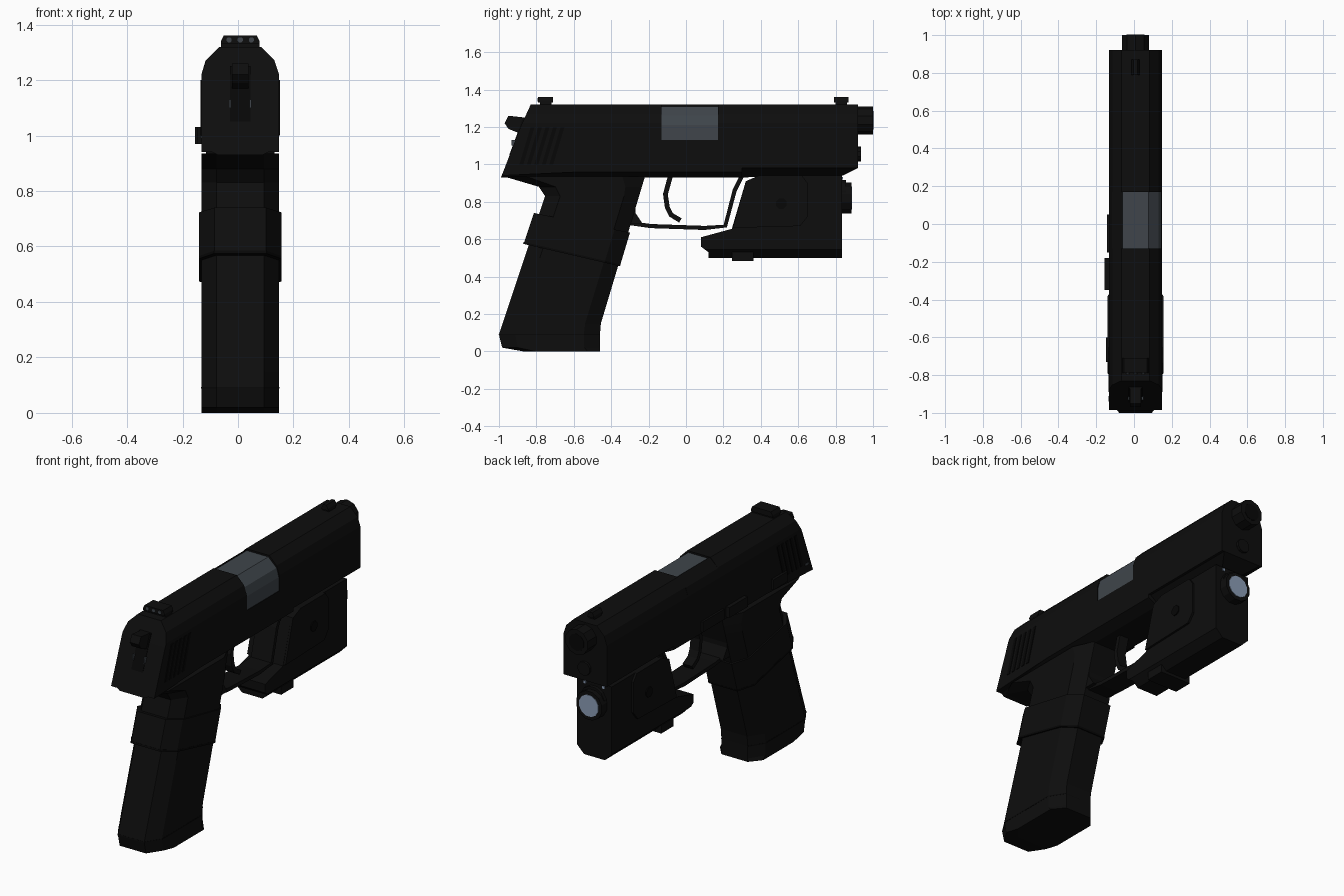
import bpy, bmesh, math
from mathutils import Vector

cube = bpy.data.objects.get("Cube")
if cube:
    bpy.data.objects.remove(cube, do_unlink=True)

# Shared dimensions
MIDDLE = Vector((.008, 0, 0))
HALF = .14
TOP, BASE, SEAM = 1.32, .98, .93
PORT_REAR, PORT_FRONT, PORT_SILL = -.13, .17, 1.13
MUZZLE = .92
SIDES = (-1, 1)


def material(name, *rgb):
    mat = bpy.data.materials.new(name)
    mat.use_nodes = True
    mat.diffuse_color = (*rgb, 1)
    mat.node_tree.nodes["Principled BSDF"].inputs["Base Color"].default_value = (*rgb, 1)
    return mat


BLACK = material("matte black", .004, .004, .004)
DEEP = material("deep black", .002, .002, .002)
STEEL = material("dark steel", .05, .06, .07)
GLASS = material("pale blue glass", .26, .34, .47)


def finish(name, bm, mat):
    bmesh.ops.translate(bm, verts=bm.verts, vec=MIDDLE)
    bmesh.ops.recalc_face_normals(bm, faces=bm.faces)
    mesh = bpy.data.meshes.new(name)
    bm.to_mesh(mesh)
    bm.free()
    mesh.materials.append(mat)
    part = bpy.data.objects.new(name, mesh)
    bpy.context.collection.objects.link(part)


def skin(rings):
    """Join rings of equal size and cap both ends."""
    bm = bmesh.new()
    rows = [[bm.verts.new(point) for point in ring] for ring in rings]
    count = len(rows[0])
    for low, high in zip(rows, rows[1:]):
        for i in range(count):
            j = (i + 1) % count
            bm.faces.new((low[i], low[j], high[j], high[i]))
    bm.faces.new(rows[0][::-1])
    bm.faces.new(rows[-1])
    bmesh.ops.recalc_face_normals(bm, faces=bm.faces)
    return bm


def chamfer(bm, x, z, slope_x, slope_z):
    """Slice off a long edge on both sides and close the cut."""
    for side in SIDES:
        bmesh.ops.bisect_plane(bm, geom=bm.verts[:] + bm.edges[:] + bm.faces[:],
                               plane_co=(side * x, 0, z), clear_outer=True,
                               plane_no=Vector((side * slope_x, 0, slope_z)).normalized())
        rim = [edge for edge in bm.edges if edge.is_boundary]
        bmesh.ops.holes_fill(bm, edges=rim, sides=0)


def side_prism(name, outline, start, end, mat=BLACK, cuts=()):
    """Side outline (y, z) extruded across the width."""
    bm = skin([[(x, y, z) for y, z in outline] for x in (start, end)])
    for cut in cuts:
        chamfer(bm, *cut)
    finish(name, bm, mat)


def slab(name, outline, half_width, mat=BLACK, cuts=()):
    side_prism(name, outline, -half_width, half_width, mat, cuts)


def end_prism(name, outline, start, end, mat=BLACK):
    """End outline (x, z) extruded along the length."""
    finish(name, skin([[(x, y, z) for x, z in outline] for y in (start, end)]), mat)


def rect(low, high, bottom, top):
    return [(low, bottom), (high, bottom), (high, top), (low, top)]


def circle(u, v, radius, count=12):
    turns = [math.tau * (i + .5) / count for i in range(count)]
    return [(u + radius * math.cos(a), v + radius * math.sin(a)) for a in turns]


def ribbon(name, path, thickness, half_width):
    """Strip of even thickness following a side path."""
    path = [Vector(point) for point in path]
    outer, inner = [], []
    for before, point, after in zip(path[:1] + path, path, path[1:] + path[-1:]):
        along = (after - before).normalized()
        across = Vector((-along.y, along.x)) * thickness / 2
        outer.append(point + across)
        inner.append(point - across)
    slab(name, outer + inner[::-1], half_width)


def back(z):
    return z / 3 - 1.03


def front(z):
    return max(-.46, .3 * z - .5)


def level(z, flare=0):
    return Vector((0, back(z) - flare, z)), Vector((0, front(z), z))


def slanted(back_z, front_z, swell):
    return (Vector((0, back(back_z) - swell, back_z)),
            Vector((0, front(front_z) + swell / 3, front_z)))


def grip_loft(name, levels, width, mat=BLACK):
    """Eight-sided loft through pairs of back and front points."""
    rings = []
    for rear, fore in levels:
        flat = width - .055
        half = [(flat, 0), (width, .16), (width, .84), (flat, 1)]
        loop = half + [(-x, t) for x, t in half[::-1]]
        rings.append([rear.lerp(fore, t) + Vector((x, 0, 0)) for x, t in loop])
    finish(name, skin(rings), mat)


# Slide around the open port
EDGES = ((HALF, 1.22, 3, 1), (.125, 1.27, 1, 1))
slab("slide_rear", [(-.985, .94), (PORT_REAR, BASE), (PORT_REAR, TOP), (-.83, TOP),
                    (-.885, 1.2)], HALF, cuts=EDGES)
slab("slide_front", rect(PORT_FRONT, MUZZLE, BASE, TOP), HALF, cuts=EDGES)
shoulder = [(-.07, TOP), (-.125, 1.27), (-HALF, 1.22)]
end_prism("slide_port_section", [(HALF, BASE), (HALF, PORT_SILL), (-.07, PORT_SILL)]
          + shoulder + [(-HALF, BASE)], PORT_REAR, PORT_FRONT)
flush = [(-x * .98, z - .01) for x, z in shoulder[::-1]]
end_prism("barrel_chamber", [(-.07, PORT_SILL), (flush[0][0], PORT_SILL)] + flush
          + [(-.07, flush[-1][1])], PORT_REAR, PORT_FRONT, STEEL)

# Slanted slide serrations
for side in SIDES:
    for i in range(5):
        y = -.89 + i * .04
        side_prism("serration", [(y, 1), (y + .02, 1), (y + .08, 1.2), (y + .06, 1.2)],
                   side * HALF, side * (HALF + .004), DEEP)

# Muzzle and recoil rod
for name, z, radius, start, end, mat in (
        ("barrel_muzzle", 1.235, .075, .9, 1, BLACK),
        ("muzzle_bore", 1.235, .05, .99, 1.002, DEEP),
        ("recoil_rod", 1.055, .04, .9, .935, BLACK)):
    end_prism(name, circle(0, z, radius, 10), start, end, mat)

# Sights with dots
for name, y, half_width in (("rear_sight", -.75, .07), ("front_sight", .83, .02)):
    slab(name, rect(y - .03, y + .03, TOP - .01, TOP + .02), half_width)
    slab(name + "_blade", rect(y - .04, y + .04, TOP + .01, TOP + .04), half_width,
         cuts=[(half_width - .01, TOP + .04, 2, 1)])
for x in (-.04, 0, .04):
    end_prism("sight_dot", circle(x, TOP + .025, .01, 8), -.793, -.789, STEEL)

# Hammer in its slot
slab("hammer", [(-.97, 1.22), (-.95, 1.26), (-.86, 1.25), (-.86, 1.06), (-.92, 1.06),
                (-.9, 1.17), (-.95, 1.19)], .03)
slab("hammer_slot", [(-.945, 1.05), (-.93, 1.05), (-.86, 1.25), (-.87, 1.25)], .037, DEEP)
for x in (-.037, .037):
    end_prism("hammer_pin", rect(x - .004, x + .004, 1.1, 1.13), -.933, -.9, STEEL)

# Frame under the slide
slab("frame_rear", [(-.99, SEAM), (.3, SEAM), (.3, 1), (-.96, 1)], HALF,
     cuts=[(HALF, .96, 1, -2)])
slab("dust_cover", [(.28, SEAM), (.84, .94), (MUZZLE, BASE), (MUZZLE, 1.04), (.28, 1.04)],
     .125, cuts=[(.125, BASE, 3, -4)])

# Grip, raised sleeve and magazine base
grip_loft("grip", [level(.09), level(.15), level(.5), level(.7), level(.83),
                   level(.88, .05), level(.935, .255)], HALF)
grip_loft("grip_sleeve", [slanted(.58, .46, .03), slanted(.74, .635, .03)], .148)
grip_loft("sleeve_seam", [slanted(.575, .455, .032), slanted(.585, .465, .032)], .149, DEEP)
grip_loft("magazine_base", [level(0, -.16), level(.02, -.04), level(.09)], HALF)
grip_loft("magazine_seam", [level(.088, .001), level(.094, .001)], HALF + .001, DEEP)

# Trigger and trigger guard
ribbon("trigger_guard", [(-.33, .69), (-.19, .67), (.1, .66), (.21, .67), (.26, .86),
                         (.3, .94)], .022, .065)
slab("guard_root", [(-.32, .68), (-.23, .68), (-.27, .74), (-.27, .86), (-.23, .94),
                    (-.32, .94)], .085)
ribbon("trigger", [(-.08, .95), (-.11, .84), (-.1, .77), (-.08, .73), (-.03, .7)], .026, .03)

# Levers on the right side of the frame
for name, start, end, reach in (("slide_stop", -.15, .05, .152),
                                ("safety_lever", -.35, -.18, .163),
                                ("rear_lever", -.73, -.6, .155)):
    side_prism(name, rect(start, end, .97, 1.03), -reach, -HALF)
side_prism("side_plate", rect(-.94, -.91, .99, 1), -.143, -HALF, STEEL)

# Light module under the dust cover
slab("light_body", [(.245, .655), (.32, .91), (.39, .94), (.835, .94), (.835, .5), (.12, .5),
                    (.12, .53), (.08, .56), (.08, .61)], .112, cuts=[(.112, .545, 1, -1)])
slab("light_switch", rect(.245, .36, .483, .53), .1)
for side in SIDES:
    side_prism("light_panel", [(.25, .66), (.32, .91), (.39, .94), (.62, .94), (.65, .9),
                               (.65, .72), (.61, .67)], side * .11, side * .124)
    side_prism("light_screw", circle(.51, .79, .03, 8), side * .12, side * .13, DEEP)
    end_prism("indicator", circle(side * .06, .925, .01, 4), .834, .84, GLASS)

# Lamp head
for name, z, radius, end, mat in (("lamp_neck", .84, .08, .855, BLACK),
                                  ("lamp_bezel", .82, .085, .885, BLACK),
                                  ("lamp_lens", .82, .064, .888, GLASS)):
    end_prism(name, circle(0, z, radius), .82, end, mat)
